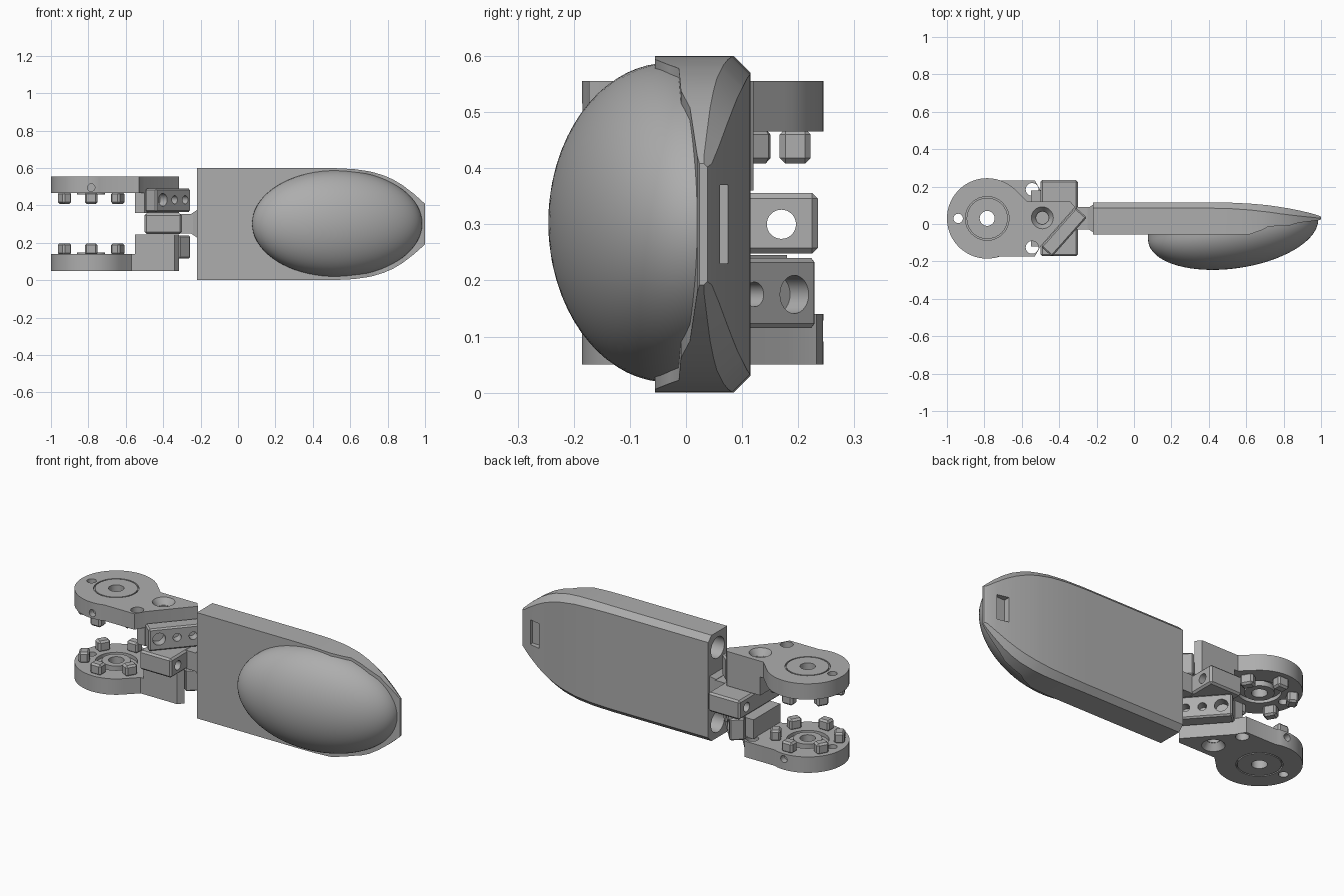
import bpy, bmesh, math
from mathutils import Matrix, Vector

cube = bpy.data.objects.get("Cube")
if cube:
    bpy.data.objects.remove(cube, do_unlink=True)

GREY = (0.42, 0.42, 0.42, 1)
grey = bpy.data.materials.new("neutral grey")
grey.use_nodes = True
grey.diffuse_color = GREY
grey.node_tree.nodes["Principled BSDF"].inputs["Base Color"].default_value = GREY

MID_Y, MID_Z = 0.03, 0.3025


def make(name, bm):
    bmesh.ops.recalc_face_normals(bm, faces=bm.faces)
    mesh = bpy.data.meshes.new(name)
    bm.to_mesh(mesh)
    bm.free()
    obj = bpy.data.objects.new(name, mesh)
    bpy.context.collection.objects.link(obj)
    mesh.materials.append(grey)
    return obj


def activate(obj):
    bpy.ops.object.select_all(action='DESELECT')
    obj.select_set(True)
    bpy.context.view_layer.objects.active = obj


def box(name, lo, hi, bevel=0.0):
    lo, hi = Vector(lo), Vector(hi)
    bm = bmesh.new()
    bmesh.ops.create_cube(bm, size=1)
    for v in bm.verts:
        v.co = (lo + hi) / 2 + v.co * (hi - lo)
    if bevel:
        bmesh.ops.bevel(bm, geom=bm.edges[:], offset=bevel, segments=1, affect='EDGES')
    return make(name, bm)


def rod(name, centre, axis, r, length, r2=None, sides=32):
    bm = bmesh.new()
    bmesh.ops.create_cone(bm, cap_ends=True, segments=sides, radius1=r,
                          radius2=r if r2 is None else r2, depth=length)
    turn = Vector((0, 0, 1)).rotation_difference(Vector(axis)).to_matrix().to_4x4()
    bm.transform(Matrix.Translation(centre) @ turn)
    return make(name, bm)


def prism(name, outline, z0, z1, chamfer=0.0):
    bm = bmesh.new()
    face = bm.faces.new([bm.verts.new((x, y, z0)) for x, y in outline])
    top = bmesh.ops.extrude_face_region(bm, geom=[face])["geom"]
    for v in top:
        if isinstance(v, bmesh.types.BMVert):
            v.co.z = z1
    if chamfer:
        rim = [e for e in bm.edges if all(v.co.z == z1 for v in e.verts)]
        bmesh.ops.bevel(bm, geom=rim, offset=chamfer, segments=1, affect='EDGES')
    return make(name, bm)


def cut(obj, *cutters):
    activate(obj)
    for cutter in cutters:
        mod = obj.modifiers.new("cut", 'BOOLEAN')
        mod.operation, mod.solver, mod.object = 'DIFFERENCE', 'EXACT', cutter
        bpy.ops.object.modifier_apply(modifier=mod.name)
        bpy.data.objects.remove(cutter, do_unlink=True)
    return obj


def smooth(obj):
    activate(obj)
    bpy.ops.object.shade_smooth_by_angle(angle=math.radians(28))


# Blade: sections along x as (x, half height, front y, back y, chamfer)
sections = [(-0.22, 0.30, -0.055, 0.115, 0.03), (0.40, 0.30, -0.055, 0.115, 0.03),
            (0.52, 0.299, -0.055, 0.114, 0.032), (0.62, 0.294, -0.055, 0.109, 0.034),
            (0.69, 0.284, -0.03, 0.103, 0.036), (0.72, 0.278, -0.013, 0.1, 0.036),
            (0.78, 0.26, -0.011, 0.091, 0.036), (0.83, 0.238, -0.009, 0.083, 0.034),
            (0.88, 0.208, 0.007, 0.073, 0.03), (0.94, 0.162, 0.014, 0.059, 0.022),
            (0.985, 0.122, 0.02, 0.046, 0.014), (1.0, 0.108, 0.024, 0.038, 0.006)]
bm = bmesh.new()
rings = []
for x, h, front, back, c in sections:
    half = [(front, h), (back - c, h), (back, h - c)]
    ring = half + [(y, -z) for y, z in reversed(half)]
    rings.append([bm.verts.new((x, y, 0.3 + z)) for y, z in ring])
for a, b in zip(rings, rings[1:]):
    for i in range(6):
        j = (i + 1) % 6
        bm.faces.new((a[i], a[j], b[j], b[i]))
bm.faces.new(rings[0])
bm.faces.new(rings[-1])
blade = make("blade", bm)
cut(blade,
    box("tip_pocket", (0.87, 0.04, 0.23), (0.935, 0.2, 0.37)),
    rod("upper_socket", (-0.2, MID_Y, 0.51), (1, 0, 0), 0.06, 0.3),
    rod("lower_socket", (-0.2, MID_Y, 0.09), (1, 0, 0), 0.06, 0.3))
smooth(blade)

# Dome: sheared half ellipsoid on the front of the blade, with a short skirt
bm = bmesh.new()
bmesh.ops.create_uvsphere(bm, u_segments=72, v_segments=36, radius=1)
bm.transform(Matrix.Rotation(math.pi / 2, 4, 'X'))
bmesh.ops.delete(bm, geom=[v for v in bm.verts if v.co.y > 0.001], context='VERTS')
for v in bm.verts:
    x, y, z = v.co
    v.co = (0.53 + 0.455 * x, -0.03 + 0.052 * x + 0.209 * y, 0.303 + 0.285 * z)
rim = [e for e in bm.edges if e.is_boundary]
skirt = bmesh.ops.extrude_edge_only(bm, edges=rim)["geom"]
for v in skirt:
    if isinstance(v, bmesh.types.BMVert):
        v.co.y = max(v.co.y + 0.003, -0.05)
smooth(make("dome", bm))

# Middle connector with through holes in its two side bars
block = box("middle_connector", (-0.5, -0.172, 0.248), (-0.3, 0.235, 0.356), 0.01)
cut(block, *[rod("bar_hole", (-0.4, MID_Y + s * 0.14, 0.3), (1, 0, 0), 0.026, 0.5)
             for s in (-1, 1)])
smooth(block)
box("neck", (-0.31, -0.03, 0.25), (-0.21, 0.09, 0.354))
# Flared root where the neck meets the blade
bm = bmesh.new()
bmesh.ops.create_cone(bm, cap_ends=True, segments=4, radius1=0.077, radius2=0.105, depth=0.03)
bm.transform(Matrix.Translation((-0.233, MID_Y, 0.302)) @ Matrix.Rotation(math.pi / 2, 4, 'Y')
             @ Matrix.Rotation(math.pi / 4, 4, 'Z'))
make("neck_root", bm)

# Upper jaw: round plate with a neck running to a slanted edge
HX, HY, R = -0.785, MID_Y, 0.215
arc = [math.radians(a) for a in range(42, 283, 6)]
outline = [(HX + R * math.cos(a), HY + R * math.sin(a)) for a in arc]
outline += [(-0.72, -0.173), (-0.53, -0.173), (-0.5, -0.12), (-0.315, 0.09),
            (-0.34, 0.12), (-0.57, 0.12)]
jaw = []
plate = prism("upper_plate", outline, 0.465, 0.555, 0.018)
up = (0, 0, 1)
cut(plate,
    rod("hub_hole", (HX, HY, 0.5), up, 0.04, 0.3),
    rod("ring_groove", (HX, HY, 0.555), up, 0.117, 0.02),
    rod("inner_recess", (HX, HY, 0.465), up, 0.11, 0.04),
    rod("end_hole", (-0.94, HY, 0.5), up, 0.025, 0.3),
    rod("corner_hole", (-0.545, -0.125, 0.5), up, 0.034, 0.3),
    rod("countersink", (-0.49, 0.033, 0.54), up, 0.035, 0.04, 0.062),
    rod("screw_hole", (-0.49, 0.033, 0.5), up, 0.033, 0.16),
    rod("side_hole", (HX, -0.19, 0.495), (0, 1, 0), 0.02, 0.08))
jaw.append(plate)
for name, r, z, depth in (("upper_cap", 0.11, 0.549, 0.012), ("upper_hub", 0.075, 0.48, 0.045)):
    jaw.append(cut(rod(name, (HX, HY, z), up, r, depth),
                   rod("bore", (HX, HY, 0.5), up, 0.04, 0.3)))

# Knuckle under the neck
knuckle = prism("upper_knuckle", [(-0.55, 0.12), (-0.34, 0.12), (-0.315, 0.09),
                                  (-0.5, -0.12), (-0.55, -0.12)], 0.36, 0.47)
jaw.append(cut(knuckle, rod("screw_hole", (-0.49, 0.033, 0.46), up, 0.033, 0.16)))

# Slanted lug with two small holes and one large one
lug = box("upper_lug", (-0.14, -0.04, 0.365), (0.14, 0.04, 0.49), 0.008)
cut(lug, *[rod("lug_hole", (x, -0.04, 0.43), (0, 1, 0), r, 0.1)
           for x, r in ((-0.085, 0.034), (0.01, 0.022), (0.095, 0.022))])
lug.data.transform(Matrix.Translation((-0.375, -0.043, 0)) @ Matrix.Rotation(math.radians(48.5), 4, 'Z'))
jaw.append(lug)

# Six drive pegs round the hub
for i in range(6):
    peg = box(f"upper_peg_{i + 1}", (0.137, -0.034, 0.408), (0.192, 0.034, 0.47), 0.01)
    peg.data.transform(Matrix.Translation((HX, HY, 0)) @ Matrix.Rotation(math.radians(30 + 60 * i), 4, 'Z'))
    jaw.append(peg)

# Lower jaw is the upper one turned half round the long axis
pivot = Matrix.Translation((0, MID_Y, MID_Z))
flip = pivot @ Matrix.Rotation(math.pi, 4, 'X') @ pivot.inverted()
for part in jaw:
    smooth(part)
    twin = part.copy()
    twin.data = part.data.copy()
    twin.name = part.name.replace("upper", "lower")
    twin.data.transform(flip)
    bpy.context.collection.objects.link(twin)
